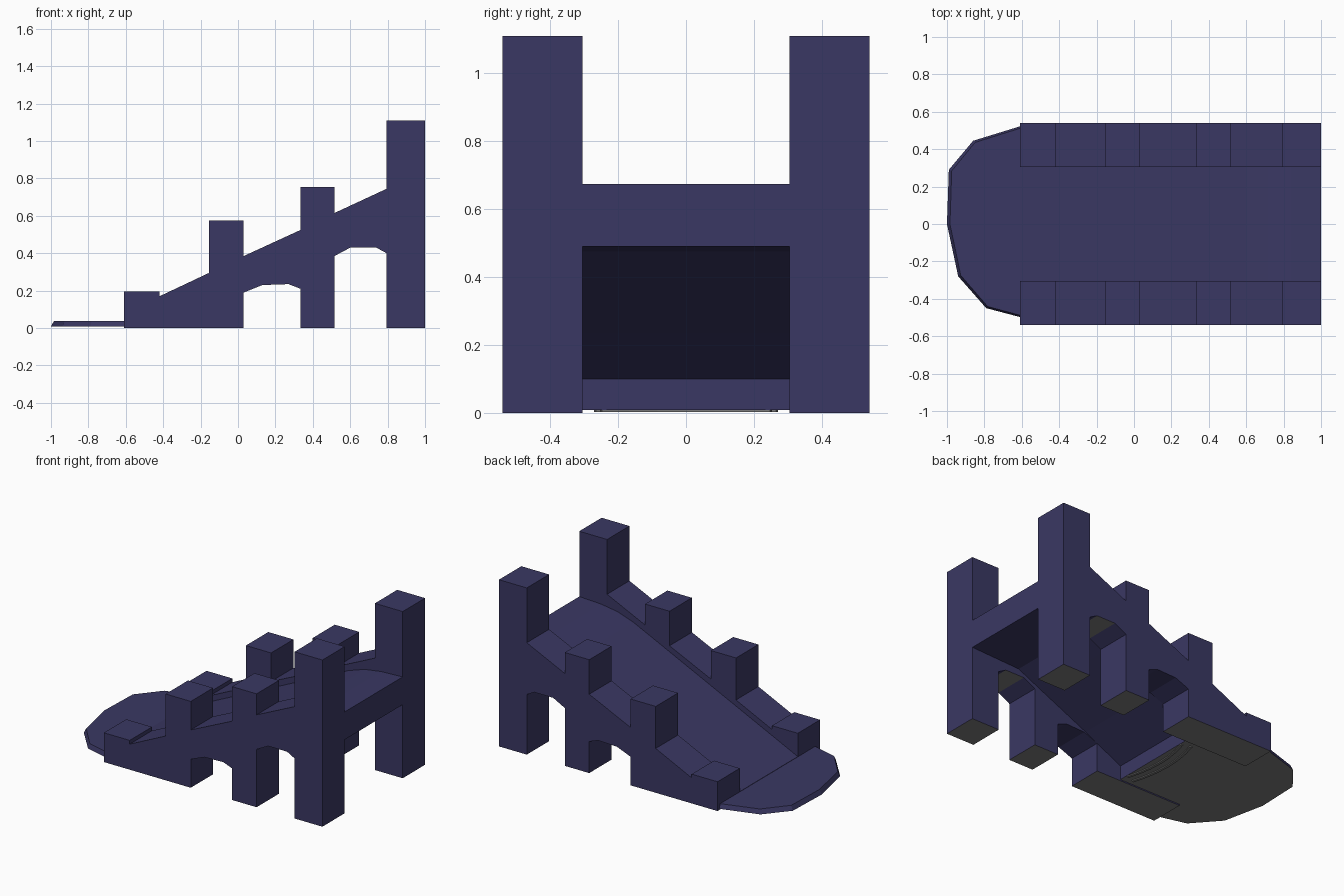
import bpy
import bmesh
import math

cube = bpy.data.objects.get("Cube")
if cube:
    bpy.data.objects.remove(cube, do_unlink=True)


def make_material(name, rgb):
    mat = bpy.data.materials.new(name)
    mat.use_nodes = True
    color = (*rgb, 1.0)
    mat.diffuse_color = color
    mat.node_tree.nodes["Principled BSDF"].inputs["Base Color"].default_value = color
    return mat


indigo = make_material("dark_indigo", (0.042, 0.039, 0.125))
grey = make_material("underside_grey", (0.2, 0.2, 0.2))


def add_solid(name, bottom, top):
    """Join two matching outlines into a closed solid, grey where it faces straight down."""
    bm = bmesh.new()
    a = [bm.verts.new(p) for p in bottom]
    b = [bm.verts.new(p) for p in top]
    bm.faces.new(a)
    bm.faces.new(b)
    n = len(a)
    for i in range(n):
        j = (i + 1) % n
        bm.faces.new((a[i], a[j], b[j], b[i]))
    bmesh.ops.recalc_face_normals(bm, faces=bm.faces)
    bm.normal_update()
    for f in bm.faces:
        f.material_index = 1 if f.normal.z < -0.9995 else 0
    mesh = bpy.data.meshes.new(name)
    bm.to_mesh(mesh)
    bm.free()
    mesh.materials.append(indigo)
    mesh.materials.append(grey)
    obj = bpy.data.objects.new(name, mesh)
    bpy.context.collection.objects.link(obj)
    return obj


def add_slab(name, profile, y0, y1):
    """Side profile (x, z) extruded across y."""
    return add_solid(name, [(x, y0, z) for x, z in profile],
                     [(x, y1, z) for x, z in profile])


INNER, OUTER = 0.305, 0.54

# Side walls: posts, sloping rails and arches in one profile
posts = [(-0.61, -0.42, 0.195), (-0.155, 0.03, 0.575),
         (0.335, 0.515, 0.755), (0.795, 1.0, 1.11)]
rails = [(0.17, 0.295), (0.385, 0.525), (0.615, 0.745)]
wall = []
for i, (x0, x1, top) in enumerate(posts):
    if i:
        wall.append((x0, rails[i - 1][1]))
    wall += [(x0, top), (x1, top)]
    if i < len(rails):
        wall.append((x1, rails[i][0]))
wall += [(1.0, 0), (0.795, 0), (0.795, 0.4), (0.74, 0.43), (0.6, 0.43),
         (0.515, 0.385), (0.515, 0), (0.335, 0), (0.335, 0.21), (0.27, 0.235),
         (0.13, 0.23), (0.03, 0.19), (0.03, 0), (-0.61, 0)]
add_slab("right_wall", wall, -OUTER, -INNER)
add_slab("left_wall", wall, INNER, OUTER)

# Sloping walkway between the walls
deck = [(-0.61, 0.04), (0.6, 0.61), (0.72, 0.65), (0.84, 0.668), (1.0, 0.675),
        (1.0, 0.49), (0.64, 0.475), (0.47, 0.395), (0.12, 0.235),
        (-0.15, 0.1), (-0.15, 0.008), (-0.61, 0.008)]
add_slab("walkway", deck, -INNER, INNER)

# Rounded landing at the foot of the ramp
outline = [(-0.6, 0.525), (-0.86, 0.445), (-0.99, 0.29), (-1.0, 0.0),
           (-0.94, -0.28), (-0.79, -0.45), (-0.6, -0.5)]
add_solid("landing", [(x, y, 0.008) for x, y in outline],
          [(-0.6 + (x + 0.6) * 0.96, y * 0.98, 0.038) for x, y in outline])

# Shallow curved ribs under the base
for k in range(2):
    radius = 0.8 + 0.06 * k
    arc = [math.radians(-18 + 6 * i) for i in range(7)]
    ring = [(0.61 - r * math.cos(t), r * math.sin(t))
            for r, steps in ((radius, arc), (radius + 0.018, arc[::-1]))
            for t in steps]
    rib = add_solid("base_rib", [(x, y, 0.002) for x, y in ring],
                    [(x, y, 0.012) for x, y in ring])
    for p in rib.data.polygons:
        p.material_index = 1
